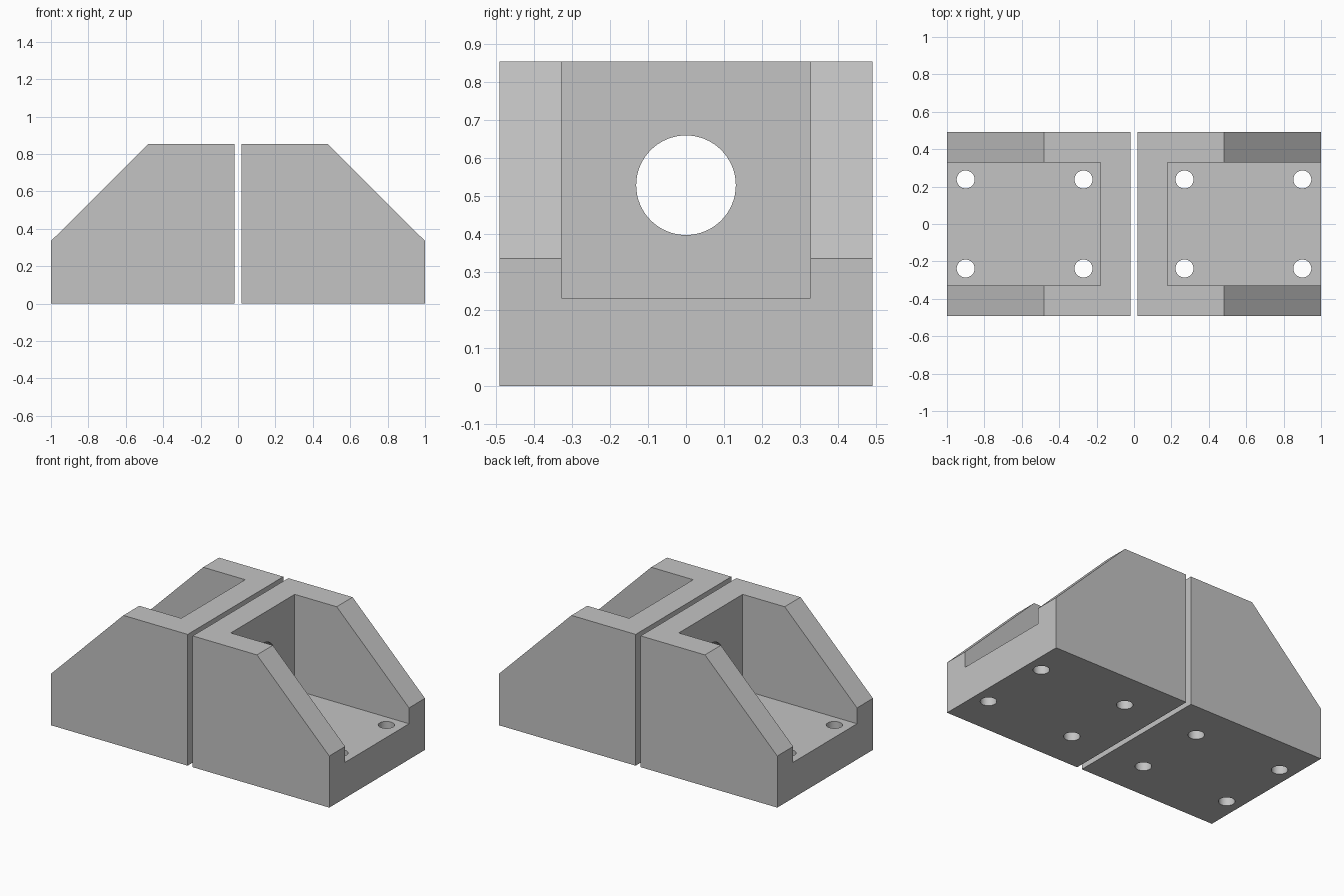
import bpy
import bmesh
import math
from mathutils import Matrix, Vector

cube = bpy.data.objects.get("Cube")
if cube:
    bpy.data.objects.remove(cube, do_unlink=True)

GAP, END = 0.018, 1.0             # inner and outer x of one bracket
HALF_Y, HEIGHT = 0.491, 0.853
SLOPE_X, SLOPE_Z = 0.48, 0.335    # where the slope starts and ends
WALL_X, POCKET_Y, FLOOR = 0.178, 0.328, 0.232

grey = bpy.data.materials.new("plain grey")
grey.use_nodes = True
grey.diffuse_color = (0.55, 0.55, 0.55, 1)
grey.node_tree.nodes["Principled BSDF"].inputs["Base Color"].default_value = grey.diffuse_color


def add_object(name, bm):
    bmesh.ops.recalc_face_normals(bm, faces=bm.faces)
    mesh = bpy.data.meshes.new(name)
    bm.to_mesh(mesh)
    bm.free()
    mesh.materials.append(grey)
    obj = bpy.data.objects.new(name, mesh)
    bpy.context.collection.objects.link(obj)
    return obj


def select(obj):
    bpy.ops.object.select_all(action='DESELECT')
    obj.select_set(True)
    bpy.context.view_layer.objects.active = obj


def box(low, high):
    low, high = Vector(low), Vector(high)
    bm = bmesh.new()
    bmesh.ops.create_cube(bm, size=1, matrix=Matrix.Translation((low + high) / 2)
                          @ Matrix.Diagonal((*(high - low), 1)))
    return add_object("cutter", bm)


def cylinder(centre, radius, depth, turn=0):
    bm = bmesh.new()
    bmesh.ops.create_cone(bm, cap_ends=True, segments=64, radius1=radius, radius2=radius,
                          depth=depth, matrix=Matrix.Translation(centre)
                          @ Matrix.Rotation(turn, 4, 'Y'))
    return add_object("cutter", bm)


def cut(obj, cutter):
    cutter.hide_render = True
    mod = obj.modifiers.new("cut", 'BOOLEAN')
    mod.operation, mod.solver, mod.object = 'DIFFERENCE', 'EXACT', cutter
    select(obj)
    bpy.ops.object.modifier_apply(modifier=mod.name)
    bpy.data.objects.remove(cutter, do_unlink=True)


# Sloped solid body
profile = [(GAP, 0), (END, 0), (END, SLOPE_Z), (SLOPE_X, HEIGHT), (GAP, HEIGHT)]
bm = bmesh.new()
side = bm.faces.new([bm.verts.new((x, -HALF_Y, z)) for x, z in profile])
back = bmesh.ops.extrude_face_region(bm, geom=[side])
bmesh.ops.translate(bm, vec=(0, 2 * HALF_Y, 0),
                    verts=[v for v in back["geom"] if isinstance(v, bmesh.types.BMVert)])
left = add_object("left_bracket", bm)

# Open pocket between the side gussets
cut(left, box((WALL_X, -POCKET_Y, FLOOR), (1.2, POCKET_Y, 1)))

# Shaft hole in the upright wall
cut(left, cylinder((0.1, 0, 0.528), 0.131, 0.3, math.pi / 2))

# Four bolt holes in the base
for x in (0.27, 0.9):
    for y in (-0.238, 0.238):
        cut(left, cylinder((x, y, 0.1), 0.048, 0.5))

# Opposite bracket, mirrored
bm = bmesh.new()
bm.from_mesh(left.data)
bmesh.ops.scale(bm, vec=(-1, 1, 1), verts=bm.verts)
right = add_object("right_bracket", bm)

for bracket in (left, right):
    select(bracket)
    bpy.ops.object.shade_smooth_by_angle(angle=math.radians(30))
